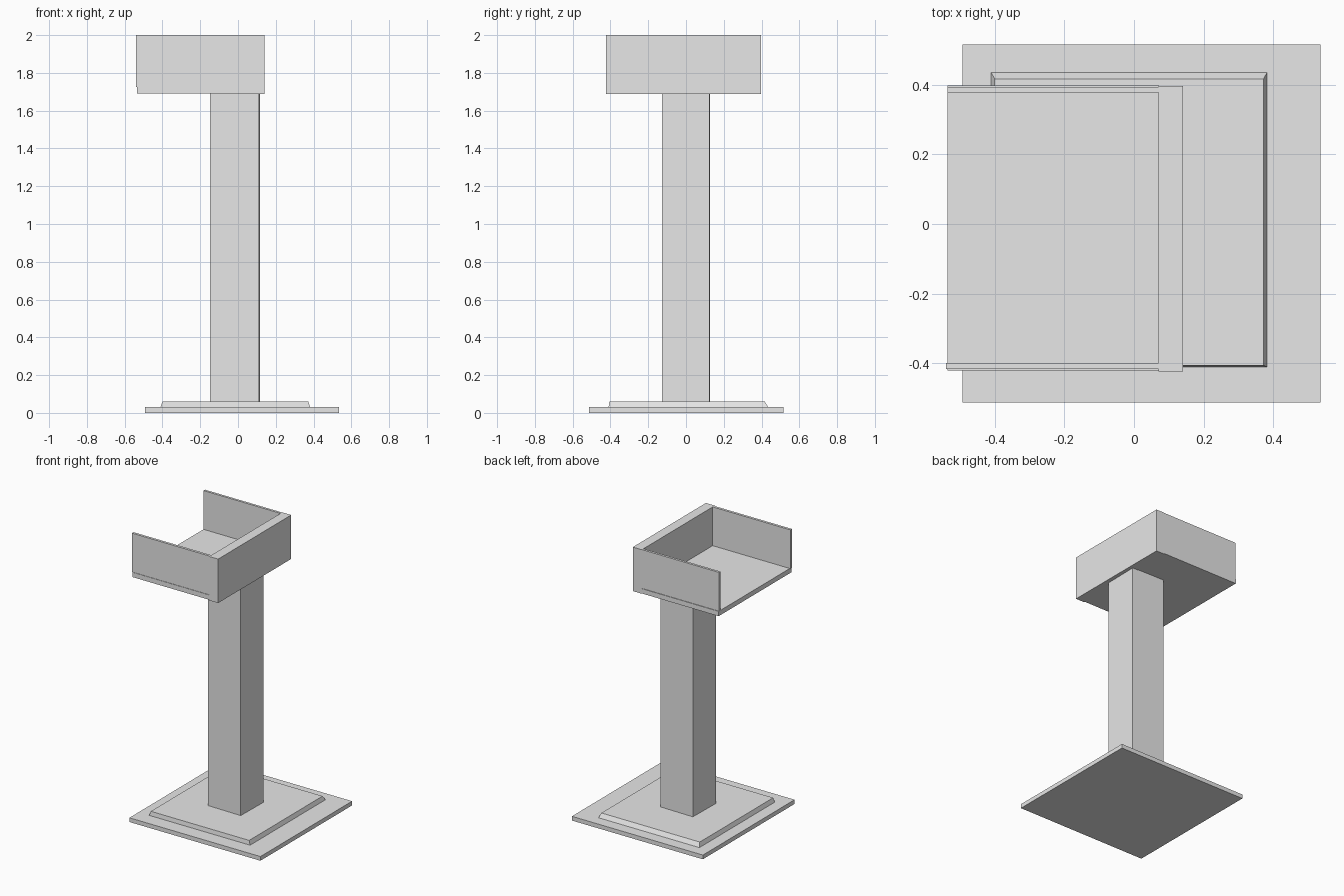
import bpy
import bmesh
from math import radians
from mathutils import Matrix, Vector

default = bpy.data.objects.get("Cube")
if default:
    bpy.data.objects.remove(default, do_unlink=True)

grey = bpy.data.materials.new("light grey")
grey.use_nodes = True
colour = (0.8, 0.8, 0.8, 1)
grey.diffuse_color = colour
grey.node_tree.nodes["Principled BSDF"].inputs["Base Color"].default_value = colour


def block(name, x, y, z, top_x=None, top_y=None, turn=0):
    """Box from its x, y and z ranges; the top may be narrower, the whole turned about z."""
    bm = bmesh.new()
    bmesh.ops.create_cube(bm, size=1)
    for v in bm.verts:
        high = v.co.z > 0
        rx = top_x if high and top_x else x
        ry = top_y if high and top_y else y
        v.co = (rx[v.co.x > 0], ry[v.co.y > 0], z[high])
    centre = Vector((sum(x) / 2, sum(y) / 2, 0))
    bmesh.ops.rotate(bm, verts=bm.verts, cent=centre,
                     matrix=Matrix.Rotation(radians(turn), 3, "Z"))
    mesh = bpy.data.meshes.new(name)
    bm.to_mesh(mesh)
    bm.free()
    mesh.materials.append(grey)
    obj = bpy.data.objects.new(name, mesh)
    bpy.context.collection.objects.link(obj)
    return obj


# Stepped base
block("base_slab", (-0.493, 0.535), (-0.513, 0.515), (0, 0.03))
block("base_step", (-0.41, 0.382), (-0.41, 0.435), (0.03, 0.06),
      top_x=(-0.4, 0.372), top_y=(-0.406, 0.417))

# Square post, very slightly turned
block("post", (-0.146, 0.113), (-0.126, 0.126), (0.03, 1.691), turn=-1)

# Tray open on one side
block("tray_floor", (-0.535, 0.072), (-0.42, 0.398), (1.691, 1.725))
block("tray_end_wall", (0.07, 0.14), (-0.423, 0.396), (1.688, 2))
block("tray_front_wall", (-0.54, 0.071), (-0.417, -0.399), (1.724, 2))
block("tray_back_wall", (-0.535, 0.071), (0.377, 0.394), (1.724, 2))
